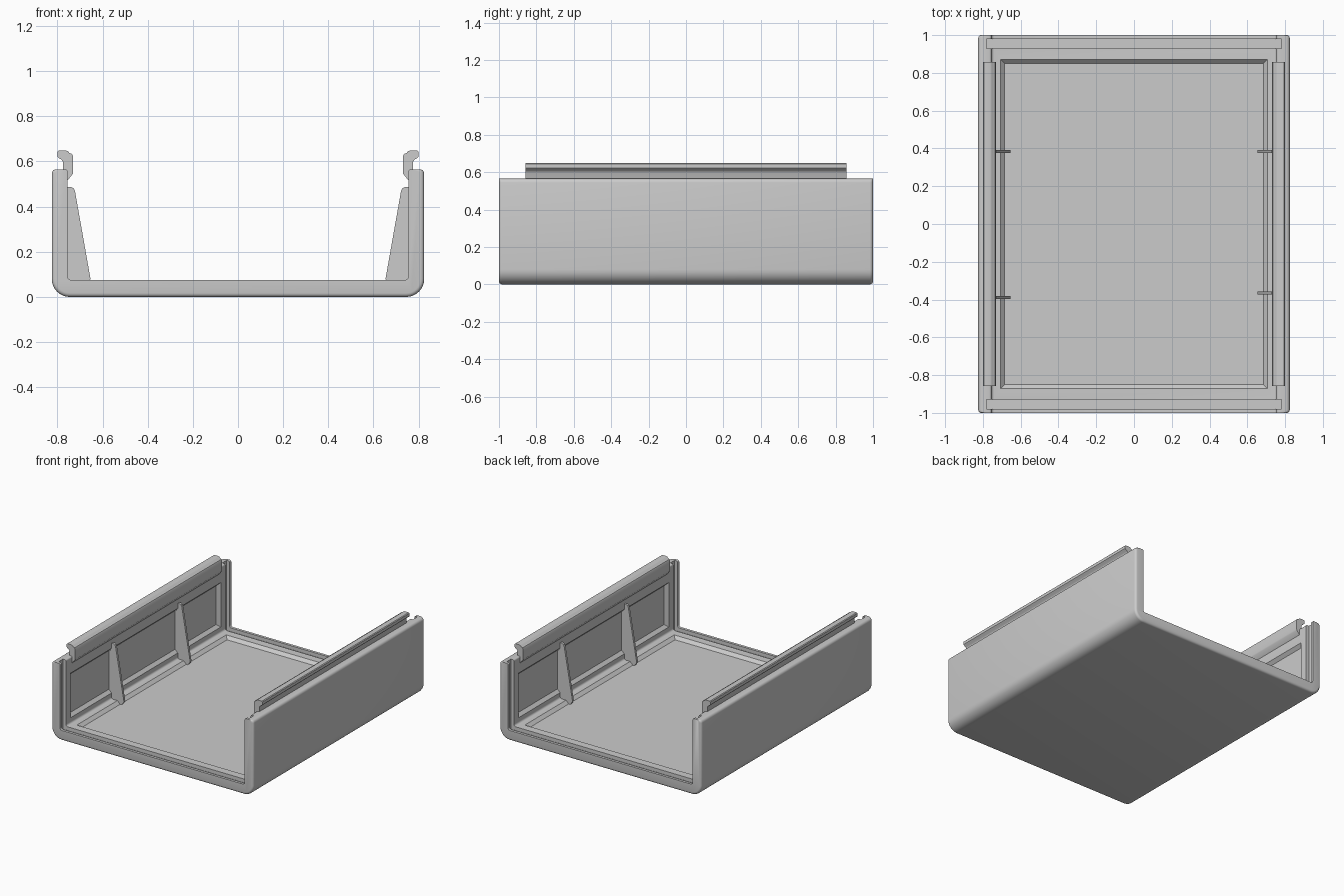
import bpy, bmesh, math

if "Cube" in bpy.data.objects:
    bpy.data.objects.remove(bpy.data.objects["Cube"])

grey = bpy.data.materials.new("plastic_grey")
grey.diffuse_color = (0.6, 0.6, 0.6, 1)
grey.use_nodes = True
grey.node_tree.nodes["Principled BSDF"].inputs["Base Color"].default_value = grey.diffuse_color


def finish(bm, name, material=True):
    bmesh.ops.recalc_face_normals(bm, faces=bm.faces)
    if bm.calc_volume(signed=True) < 0:
        bmesh.ops.reverse_faces(bm, faces=bm.faces)
    me = bpy.data.meshes.new(name)
    bm.to_mesh(me)
    bm.free()
    ob = bpy.data.objects.new(name, me)
    bpy.context.collection.objects.link(ob)
    if material:
        me.materials.append(grey)
    return ob


def loft(loops):
    """Closed solid through a series of equal-length point loops."""
    bm = bmesh.new()
    rings = [[bm.verts.new(p) for p in loop] for loop in loops]
    bm.faces.new(rings[0])
    bm.faces.new(rings[-1])
    for a, b in zip(rings, rings[1:]):
        for i in range(len(a)):
            j = (i + 1) % len(a)
            bm.faces.new((a[i], a[j], b[j], b[i]))
    return bm


def sweep(pts, y0, y1):
    return loft([[(x, y, z) for x, z in pts] for y in (y0, y1)])


def arc(cx, cz, r, a0, a1, n=8):
    return [(cx + r * math.cos(math.radians(a0 + (a1 - a0) * i / n)),
             cz + r * math.sin(math.radians(a0 + (a1 - a0) * i / n))) for i in range(n + 1)]


def rect_z(x, y, z):
    return [(-x, -y, z), (x, -y, z), (x, y, z), (-x, y, z)]


def smooth(ob):
    bpy.ops.object.select_all(action='DESELECT')
    ob.select_set(True)
    bpy.context.view_layer.objects.active = ob
    bpy.ops.object.shade_smooth_by_angle(angle=math.radians(35))


# Tray: U-shaped shell whose outer skin draws in by d at the rounded rims
def tray_outline(d):
    right = (arc(0.745, 0.08, 0.08 - d, -90, 0) + arc(0.805 - d, 0.545, 0.02, 0, 90, 4)
             + arc(0.765, 0.555, 0.01, 90, 180, 3) + arc(0.74, 0.09, 0.015, 0, -90, 4))
    return right + [(-x, z) for x, z in reversed(right)]


R = 0.017
steps = [(R * (1 - math.cos(math.radians(a))), 1 - R + R * math.sin(math.radians(a)))
         for a in (0, 22.5, 45, 67.5, 90)]
sections = [(d, -y) for d, y in reversed(steps)] + steps
tray = finish(loft([[(x, y, z) for x, z in tray_outline(d)] for d, y in sections]), "tray")

# Cutters: end grooves, sunken wall panels, sunken floor panel
cutters = []
for s in (-1, 1):
    loop = [(-0.78, 0.93 * s), (0.78, 0.93 * s), (0.78, 0.98 * s), (-0.78, 0.98 * s)]
    cutters.append(finish(loft([[(x, y, z) for x, y in loop] for z in (0.048, 1)]),
                          "groove_cutter", False))
    wall = [[(x * s, -y, z0), (x * s, y, z0), (x * s, y, z1), (x * s, -y, z1)]
            for x, y, z0, z1 in ((0.777, 0.855, 0.14, 0.425), (0.745, 0.887, 0.108, 0.457))]
    cutters.append(finish(loft(wall), "wall_panel_cutter", False))
cutters.append(finish(loft([rect_z(0.685, 0.85, 0.053), rect_z(0.71, 0.875, 0.078)]),
                      "floor_panel_cutter", False))
for c in cutters:
    c.hide_render = True
    m = tray.modifiers.new("cut", 'BOOLEAN')
    m.operation = 'DIFFERENCE'
    m.solver = 'EXACT'
    m.object = c
bpy.context.view_layer.update()
cut_mesh = bpy.data.meshes.new_from_object(
    tray.evaluated_get(bpy.context.evaluated_depsgraph_get()))
tray.modifiers.clear()
tray.data = cut_mesh
for c in cutters:
    bpy.data.objects.remove(c)
smooth(tray)

# Snap rails: hooked strips along the top of both walls
hook = [(0.765, 0.47), (0.756, 0.47), (0.756, 0.515), (0.732, 0.545), (0.73, 0.555),
        (0.73, 0.622), (0.735, 0.633), (0.747, 0.638), (0.753, 0.645), (0.762, 0.648),
        (0.795, 0.648), (0.80, 0.643), (0.80, 0.622), (0.795, 0.616), (0.782, 0.608),
        (0.775, 0.598), (0.775, 0.55), (0.765, 0.53)]
for s, side in ((-1, "left"), (1, "right")):
    smooth(finish(sweep([(x * s, z) for x, z in hook], -0.858, 0.858),
                  side + "_snap_rail"))

# Ribs: tapered gussets between floor and walls
rib = [(0.785, 0.05), (0.675, 0.05), (0.653, 0.078), (0.722, 0.468), (0.728, 0.481),
       (0.74, 0.487), (0.765, 0.487), (0.765, 0.43), (0.785, 0.43)]
for s, y, name in ((-1, -0.39, "left_front_rib"), (-1, 0.383, "left_back_rib"),
                   (1, -0.366, "right_front_rib"), (1, 0.383, "right_back_rib")):
    smooth(finish(sweep([(x * s, z) for x, z in rib], y - 0.008, y + 0.008), name))
